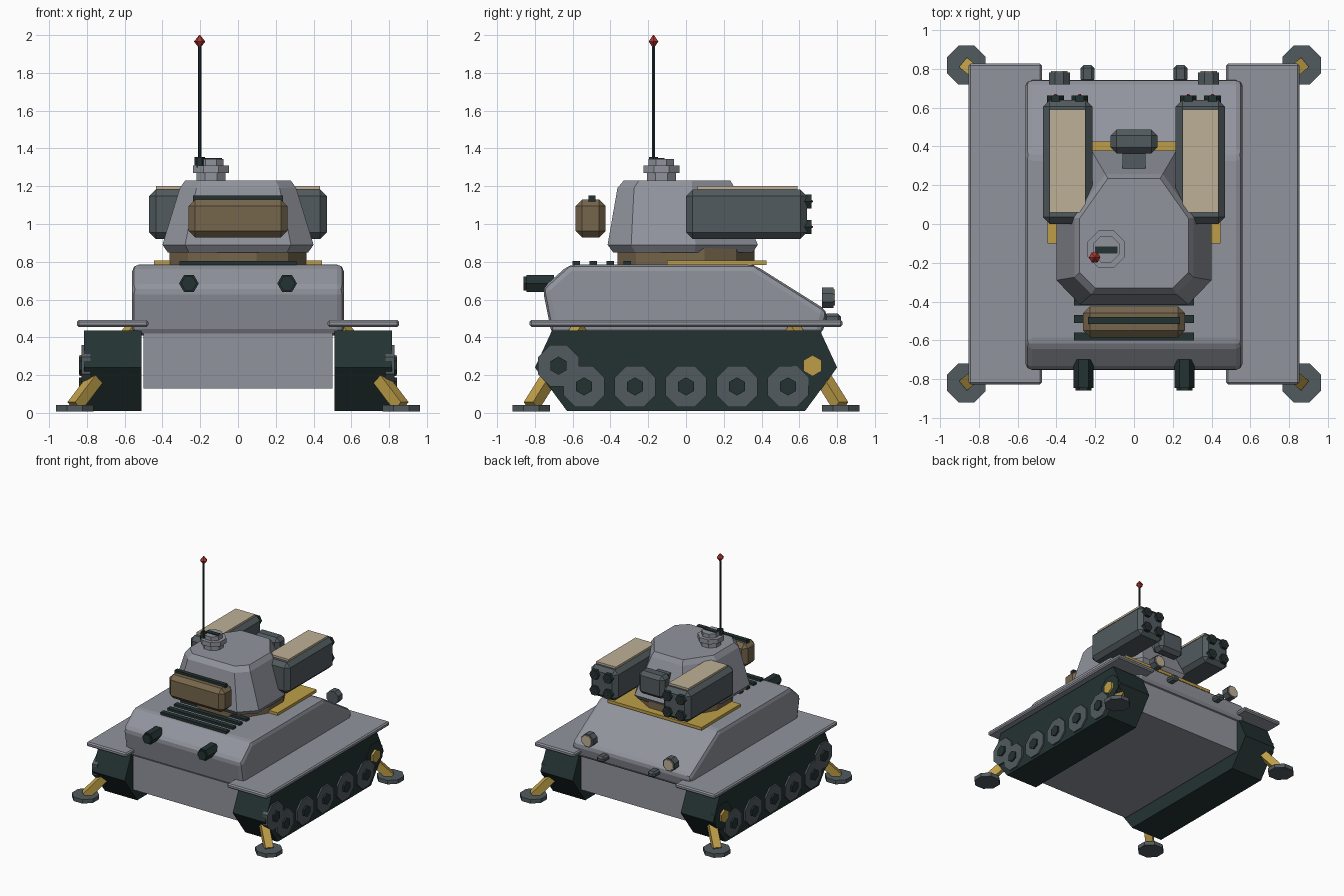
import bpy, bmesh
from math import pi, cos, sin
from mathutils import Vector

cube = bpy.data.objects.get("Cube")
if cube:
    bpy.data.objects.remove(cube, do_unlink=True)


def material(name, rgb):
    lin = [((c / 255 + 0.055) / 1.055) ** 2.4 for c in rgb] + [1]
    m = bpy.data.materials.new(name)
    m.use_nodes = True
    m.diffuse_color = lin
    m.node_tree.nodes["Principled BSDF"].inputs["Base Color"].default_value = lin
    return m


GREY = material("armour grey", (145, 148, 157))
SLATE = material("slate", (82, 91, 95))
DARK = material("dark green black", (36, 50, 50))
TAN = material("tan", (190, 176, 150))
GOLD = material("gold", (190, 158, 72))
BROWN = material("brown", (118, 102, 76))
RED = material("red", (175, 55, 50))


def loft(name, rings, mat, bevel=0, segments=1):
    """Skin a stack of equal rings and cap both ends."""
    bm = bmesh.new()
    rows = [[bm.verts.new(p) for p in ring] for ring in rings]
    n = len(rows[0])
    for a, b in zip(rows, rows[1:]):
        for i in range(n):
            j = (i + 1) % n
            bm.faces.new((a[i], a[j], b[j], b[i]))
    bm.faces.new(rows[0][::-1])
    bm.faces.new(rows[-1])
    bmesh.ops.recalc_face_normals(bm, faces=bm.faces)
    me = bpy.data.meshes.new(name)
    bm.to_mesh(me)
    bm.free()
    me.materials.append(mat)
    ob = bpy.data.objects.new(name, me)
    bpy.context.collection.objects.link(ob)
    if bevel:
        mod = ob.modifiers.new("Bevel", "BEVEL")
        mod.width = bevel
        mod.segments = segments
        mod.limit_method = "ANGLE"
        mod.angle_limit = 0.3
    return ob


def box(name, x, y, z, mat, bevel=0, segments=1):
    rings = [[(x[0], y[0], h), (x[1], y[0], h), (x[1], y[1], h), (x[0], y[1], h)] for h in z]
    return loft(name, rings, mat, bevel, segments)


def prism(name, sides, start, end, r, mat, turn=0.0, r_end=None):
    """Polygonal cylinder or cone between two points."""
    a, b = Vector(start), Vector(end)
    d = (b - a).normalized()
    ref = Vector((0, 1, 0)) if abs(d.z) > 0.95 else Vector((0, 0, 1))
    u = ref.cross(d).normalized()
    v = d.cross(u)
    rings = []
    for c, rad in ((a, r), (b, r if r_end is None else r_end)):
        angles = [turn + 2 * pi * i / sides for i in range(sides)]
        rings.append([c + rad * (cos(t) * u + sin(t) * v) for t in angles])
    return loft(name, rings, mat)


def side_profile(name, pts, x0, x1, mat, bevel=0, segments=1):
    return loft(name, [[(x, y, z) for y, z in pts] for x in (x0, x1)], mat, bevel, segments)


OCT = pi / 8
HEX = pi / 6

# Hull
side_profile("upper_hull", [(-0.71, 0.41), (-0.76, 0.66), (-0.62, 0.785), (0.36, 0.785),
                            (0.75, 0.54), (0.72, 0.41)], -0.56, 0.56, GREY, 0.035, 2)
box("lower_hull", (-0.5, 0.5), (-0.7, 0.7), (0.13, 0.43), GREY)
for y in (-0.58, -0.49, -0.4, -0.31):
    box("deck_grille_bar", (-0.31, 0.31), (y - 0.02, y + 0.02), (0.775, 0.805), DARK)

for s, side in ((1, "left"), (-1, "right")):
    # Fenders and tracks
    box(side + "_fender", (s * 0.475, s * 0.853), (-0.828, 0.828), (0.455, 0.492), GREY, 0.01)
    side_profile(side + "_track", [(-0.8, 0.24), (-0.71, 0.435), (0.71, 0.435), (0.8, 0.24),
                                   (0.63, 0.01), (-0.63, 0.01)], s * 0.51, s * 0.815, DARK)
    # Road wheels, idler and drive sprocket
    wheels = [(-0.54 + 0.27 * i, 0.14) for i in range(5)] + [(-0.675, 0.25)]
    for y, z in wheels:
        prism(side + "_wheel", 8, (s * 0.78, y, z), (s * 0.828, y, z), 0.118, SLATE, OCT)
        prism(side + "_wheel_hub", 6, (s * 0.8, y, z), (s * 0.842, y, z), 0.048, DARK, HEX)
    prism(side + "_sprocket", 8, (s * 0.78, 0.67, 0.25), (s * 0.822, 0.67, 0.25), 0.115, DARK, OCT)
    prism(side + "_sprocket_hub", 6, (s * 0.8, 0.67, 0.25), (s * 0.84, 0.67, 0.25), 0.056, GOLD, HEX)

    # Outriggers
    for e, end in ((-1, "front"), (1, "rear")):
        foot = (s * 0.865, e * 0.82)
        prism(f"{side}_{end}_foot", 8, (*foot, 0.008), (*foot, 0.042), 0.108, SLATE, OCT)
        prism(f"{side}_{end}_strut", 4, (*foot, 0.035), (s * 0.55, e * 0.56, 0.45), 0.045, GOLD, pi / 4)

    # Front exhausts
    x = s * 0.26
    prism(side + "_exhaust", 6, (x, -0.7, 0.685), (x, -0.845, 0.685), 0.052, DARK)
    prism(side + "_exhaust_tip", 6, (x, -0.84, 0.685), (x, -0.86, 0.685), 0.042, DARK)

    # Rear lamps
    x = s * 0.385
    prism(side + "_lamp", 8, (x, 0.72, 0.61), (x, 0.782, 0.61), 0.058, SLATE, OCT)
    prism(side + "_lamp_lens", 8, (x, 0.78, 0.61), (x, 0.789, 0.61), 0.046, TAN, OCT)
    box(side + "_tow_lug", (s * 0.205, s * 0.275), (0.73, 0.82), (0.475, 0.525), SLATE, 0.015)

    # Launcher pods
    box(side + "_pod", (s * 0.215, s * 0.47), (0, 0.64), (0.92, 1.183), SLATE, 0.035)
    box(side + "_pod_cover", (s * 0.25, s * 0.435), (0.06, 0.59), (1.175, 1.2), TAN)
    for x in (0.28, 0.405):
        for z in (0.985, 1.12):
            prism(side + "_tube", 6, (s * x, 0.62, z), (s * x, 0.664, z), 0.043, DARK)
            prism(side + "_warhead", 6, (s * x, 0.66, z), (s * x, 0.672, z), 0.012, RED, 0, 0.004)

# Turret base
box("turret_plate", (-0.445, 0.445), (-0.1, 0.425), (0.783, 0.808), GOLD)
prism("turret_ring", 12, (0, 0, 0.78), (0, 0, 0.88), 0.375, BROWN, HEX / 2)


def turret_ring(half, z, k=1.0):
    pts = half + [(-x, y) for x, y in reversed(half)]
    return [(x * k, y * k, z) for x, y in pts]


# Turret shell
base = [(0.28, -0.415), (0.4, -0.29), (0.4, 0.05), (0.22, 0.38)]
top = [(0.2, -0.33), (0.28, -0.25), (0.28, 0.03), (0.135, 0.235)]
loft("turret", [turret_ring(base, 0.85, 0.93), turret_ring(base, 0.89),
                turret_ring(top, 1.19, 1.1), turret_ring(top, 1.23)], GREY)

# Front sight housing and rear turret box
box("front_housing", (-0.262, 0.262), (-0.585, -0.425), (0.928, 1.13), BROWN, 0.035)
box("front_housing_strip", (-0.237, 0.237), (-0.515, -0.48), (1.12, 1.15), DARK)
box("rear_housing", (-0.12, 0.12), (0.365, 0.487), (0.97, 1.165), SLATE, 0.03)
box("rear_housing_mount", (-0.06, 0.06), (0.22, 0.38), (1.02, 1.12), SLATE)

# Hatch
hx, hy = -0.143, -0.13
for name, z0, z1, r in (("hatch_base", 1.22, 1.27, 0.082), ("hatch_rim", 1.27, 1.31, 0.104),
                        ("hatch_lid", 1.31, 1.343, 0.073)):
    prism(name, 8, (hx, hy, z0), (hx, hy, z1), r, GREY, OCT)
box("hatch_handle", (-0.2, -0.085), (-0.152, -0.115), (1.338, 1.35), DARK)

# Antenna
ax, ay = -0.203, -0.172
prism("antenna_base", 6, (ax, ay, 1.3), (ax, ay, 1.355), 0.027, DARK)
prism("antenna_mast", 6, (ax, ay, 1.33), (ax, ay, 1.95), 0.0085, DARK)
prism("antenna_tip_lower", 6, (ax, ay, 1.932), (ax, ay, 1.966), 0.003, RED, 0, 0.03)
prism("antenna_tip_upper", 6, (ax, ay, 1.966), (ax, ay, 2.0), 0.03, RED, 0, 0.003)
